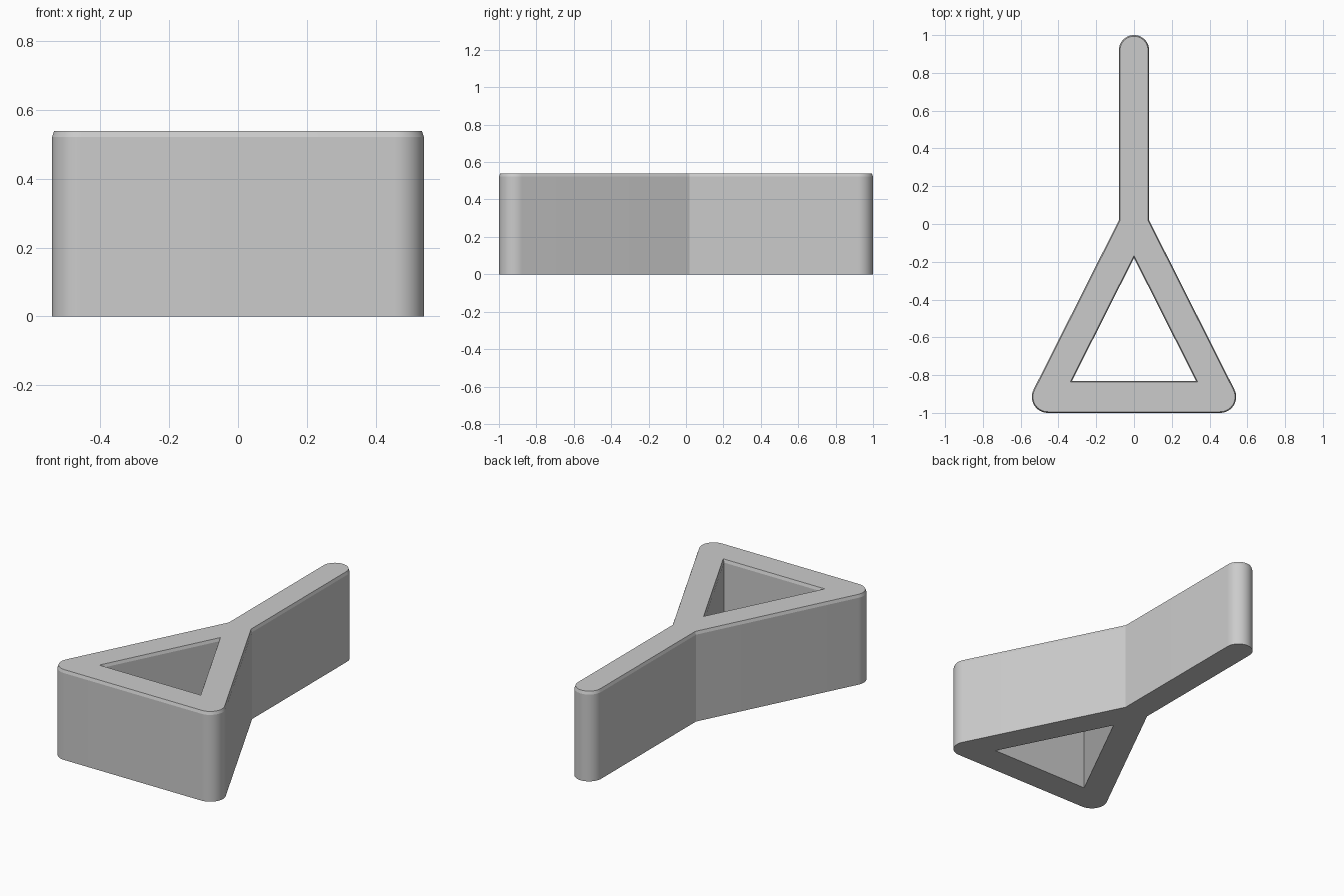
import bpy, bmesh
from math import cos, sin, radians, pi

cube = bpy.data.objects.get("Cube")
if cube:
    bpy.data.objects.remove(cube, do_unlink=True)

HEIGHT, RIM_DROP, RIM_INSET = 0.54, 0.018, 0.006
SLANT = radians(26.7)          # lean of the triangle's long sides

grey = bpy.data.materials.new("plain grey")
grey.use_nodes = True
colour = (0.6, 0.6, 0.6, 1)
grey.diffuse_color = colour
grey.node_tree.nodes["Principled BSDF"].inputs["Base Color"].default_value = colour


def arc(cx, cy, r, start, end, steps=16):
    return [(cx + r * cos(start + (end - start) * i / steps),
             cy + r * sin(start + (end - start) * i / steps))
            for i in range(steps + 1)]


def outer_outline(inset):
    """Stem with a round tip, spreading into a round-cornered triangle."""
    corner = arc(0.456, -0.915, 0.085 - inset, -pi / 2, SLANT)
    tip = arc(0, 0.92, 0.08 - inset, 0, pi / 2)
    right = corner + [(0.08 - inset, 0.02 - 0.238 * inset)] + tip
    return right + [(-x, y) for x, y in reversed(right[:-1])]


def hole_outline(grow):
    """Sharp triangular opening."""
    return [(0, -0.18 + 2.2 * grow), (-0.328 - 1.6 * grow, -0.83 - grow),
            (0.328 + 1.6 * grow, -0.83 - grow)]


bm = bmesh.new()
caps = {0: [], 2: []}
for outline in (outer_outline, hole_outline):
    # Straight wall, then a narrow chamfer at the top rim
    rings = []
    for inset, z in ((0, 0), (0, HEIGHT - RIM_DROP), (RIM_INSET, HEIGHT)):
        rings.append([bm.verts.new((x, y, z)) for x, y in outline(inset)])
    for low, high in zip(rings, rings[1:]):
        for i in range(len(low)):
            j = (i + 1) % len(low)
            bm.faces.new((low[i], low[j], high[j], high[i]))
    for level in caps:
        ring = rings[level]
        caps[level] += [bm.edges.get((ring[i - 1], ring[i])) for i in range(len(ring))]

# Flat top and bottom around the opening
for edges in caps.values():
    bmesh.ops.triangle_fill(bm, edges=edges, use_beauty=True)
bmesh.ops.recalc_face_normals(bm, faces=bm.faces)

mesh = bpy.data.meshes.new("triangle_handle")
bm.to_mesh(mesh)
bm.free()
mesh.materials.append(grey)
handle = bpy.data.objects.new("triangle_handle", mesh)
bpy.context.collection.objects.link(handle)

bpy.ops.object.select_all(action="DESELECT")
handle.select_set(True)
bpy.context.view_layer.objects.active = handle
bpy.ops.object.shade_smooth_by_angle(angle=radians(15))
